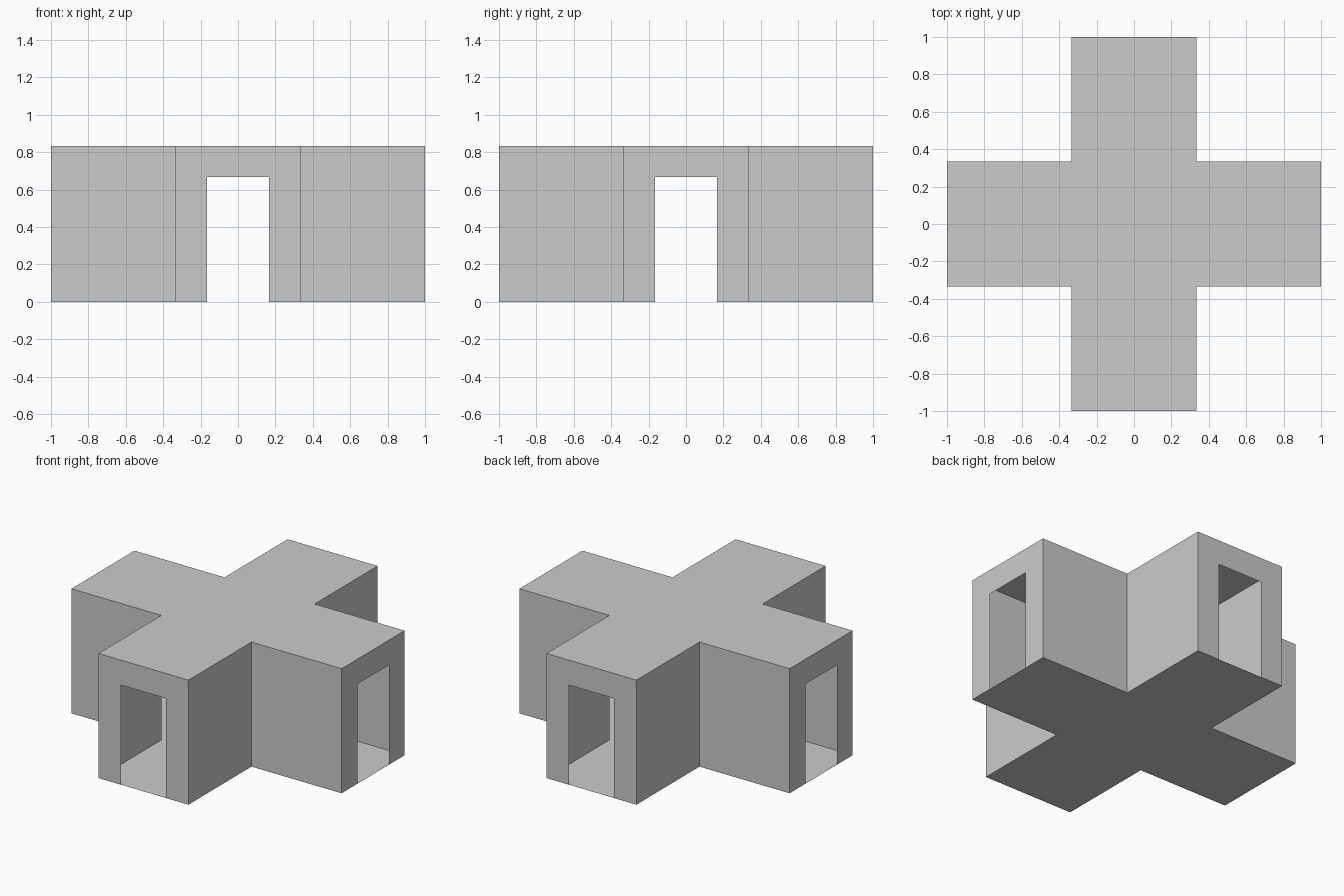
import bpy
import bmesh
from math import pi
from mathutils import Matrix

if "Cube" in bpy.data.objects:
    bpy.data.objects.remove(bpy.data.objects["Cube"])

A = 1 / 3      # half width of an arm
D = 1 / 6      # half width of a doorway
H = 5 / 6      # wall height
DOOR = 2 / 3   # doorway height


def turned(points):
    """Repeat points at the four quarter turns around z."""
    out = []
    for k in range(4):
        rot = Matrix.Rotation(k * pi / 2, 3, 'Z')
        out.append([tuple(rot @ Matrix.Translation(p).to_translation()) for p in points])
    return out


def make(name, faces):
    bm = bmesh.new()
    for pts in faces:
        bm.faces.new([bm.verts.new(p) for p in pts])
    bmesh.ops.remove_doubles(bm, verts=bm.verts, dist=1e-4)
    mesh = bpy.data.meshes.new(name)
    bm.to_mesh(mesh)
    bm.free()
    obj = bpy.data.objects.new(name, mesh)
    bpy.context.collection.objects.link(obj)


def cross_slab(z):
    """Centre square plus four arms at height z, facing up."""
    centre = [(-A, -A, z), (A, -A, z), (A, A, z), (-A, A, z)]
    arm = [(-A, -1, z), (A, -1, z), (A, -A, z), (-A, -A, z)]
    return [centre] + turned(arm)


# Floor (facing down) and roof of the cross-shaped corridor
make("floor", [f[::-1] for f in cross_slab(0)])
make("roof", cross_slab(H))

# Thin side walls of the arms
right = [(A, -1, 0), (A, -A, 0), (A, -A, H), (A, -1, H)]
left = [(-x, y, z) for x, y, z in reversed(right)]
make("side_walls", turned(right) + turned(left))

# End walls, each with a doorway down to the floor
jamb_r = [(D, -1, 0), (A, -1, 0), (A, -1, DOOR), (D, -1, DOOR)]
jamb_l = [(-x, y, z) for x, y, z in reversed(jamb_r)]
lintel = [(-A, -1, DOOR), (-D, -1, DOOR), (D, -1, DOOR), (A, -1, DOOR),
          (A, -1, H), (-A, -1, H)]
make("doorway_walls", turned(jamb_r) + turned(jamb_l) + turned(lintel))
